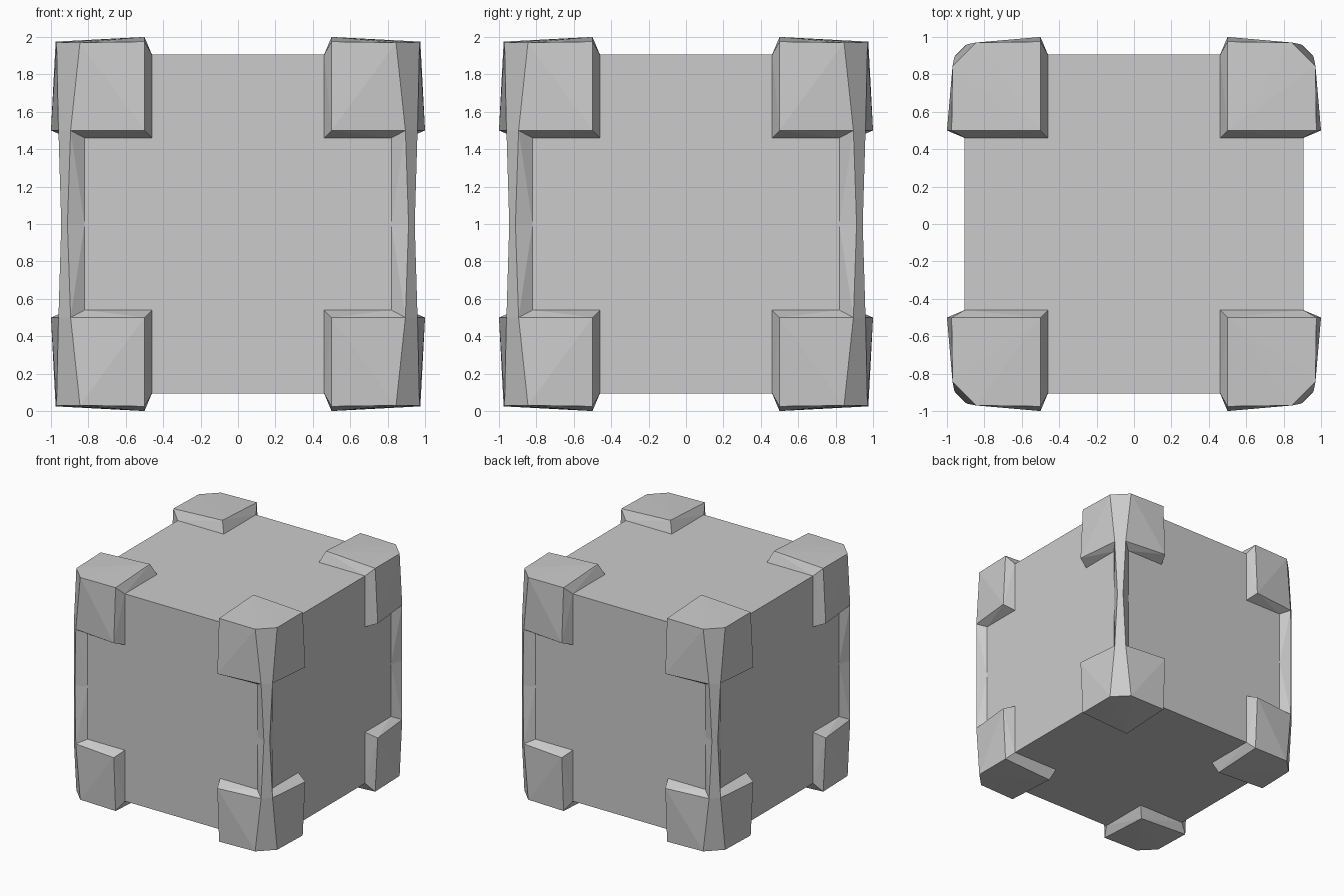
import bpy, bmesh, math
from mathutils import Vector

if "Cube" in bpy.data.objects:
    bpy.data.objects.remove(bpy.data.objects["Cube"])

B = 0.905  # half size of the plain body


def finish(name, bm, mirror):
    bmesh.ops.dissolve_limit(bm, angle_limit=math.radians(0.5),
                             verts=bm.verts, edges=bm.edges)
    bmesh.ops.recalc_face_normals(bm, faces=bm.faces)
    me = bpy.data.meshes.new(name)
    bm.to_mesh(me)
    bm.free()
    ob = bpy.data.objects.new(name, me)
    ob.location.z = 1
    bpy.context.collection.objects.link(ob)
    if mirror:
        m = ob.modifiers.new("mirror", 'MIRROR')
        m.use_axis = (True, True, True)
        m.merge_threshold = 0.0005
    return ob


def hull(points):
    bm = bmesh.new()
    for p in set(points):
        bm.verts.new(p)
    res = bmesh.ops.convex_hull(bm, input=bm.verts)
    loose = [v for v in bm.verts if not v.link_faces]
    bmesh.ops.delete(bm, geom=loose, context='VERTS')
    return bm


def swap(points):
    """Add the copies reflected across the diagonal x = y."""
    return points + [(y, x, z) for x, y, z in points]


# Plain cube body
bm = bmesh.new()
bmesh.ops.create_cube(bm, size=2 * B)
finish("body", bm, False)

# Raised corner caps: bevelled pads on three faces with a chamfered vertical edge
cap = swap([
    (0.46, B, 0.46), (0.46, B, B), (0.82, B, 0.46),        # base on the side
    (0.50, 1.0, 0.50), (0.50, 0.975, 0.975),               # side pad
    (0.895, 0.96, 0.50), (0.845, 0.97, 0.97),              # vertical chamfer
]) + [(0.46, 0.46, B), (0.50, 0.50, 1.0), (0.46, 0.46, 0.46)]
finish("corner_caps", hull(cap), True)

# Narrow-waisted strips down the four vertical edges
strip = swap([
    (0.82, B, 0), (0.912, 0.945, 0),
    (0.82, B, 0.46), (0.895, 0.96, 0.50),
])
bm = hull(strip)
mid = [f for f in bm.faces if all(abs(v.co.z) < 1e-5 for v in f.verts)]
bmesh.ops.delete(bm, geom=mid, context='FACES')
finish("edge_strips", bm, True)
